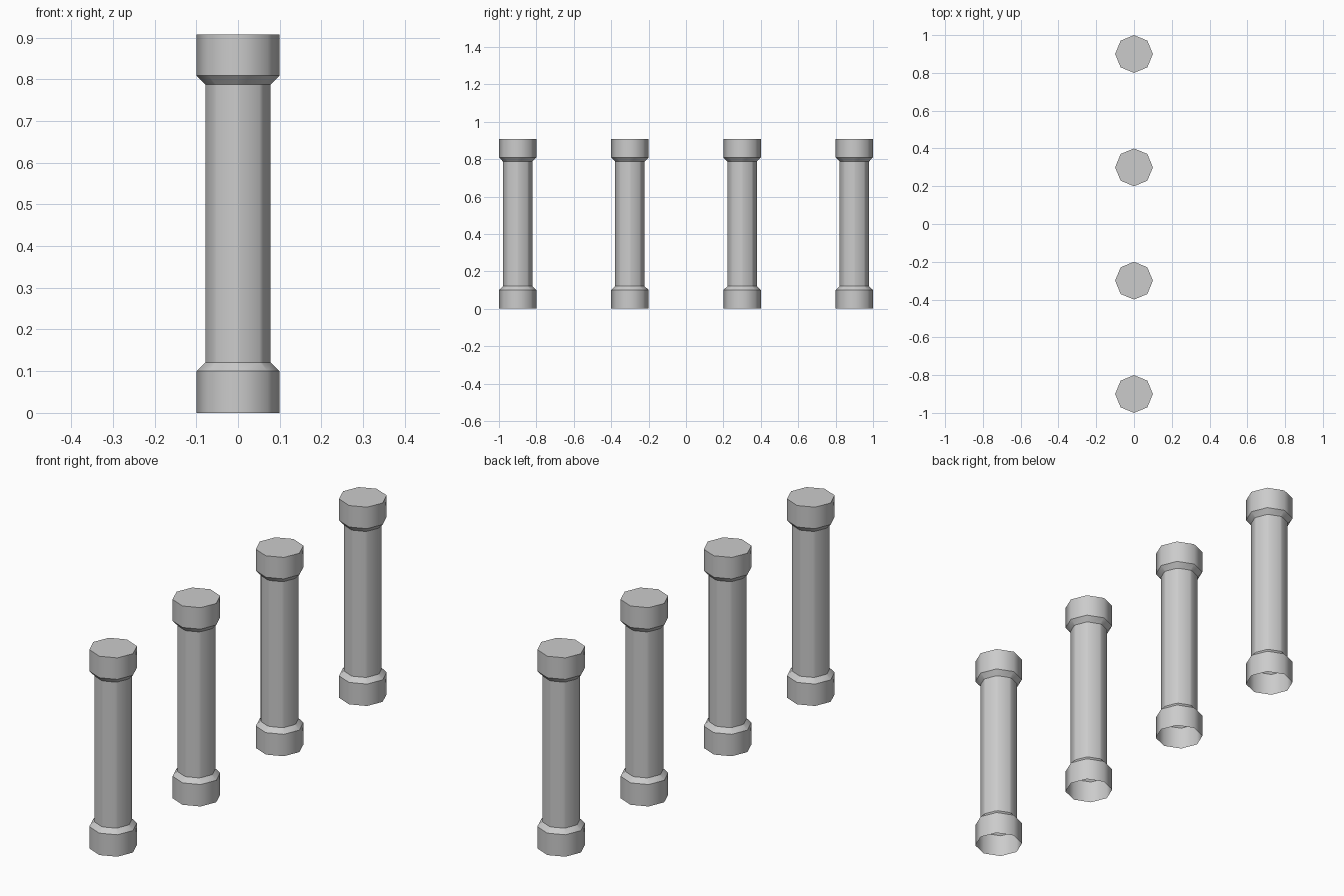
import bpy, bmesh, math

if "Cube" in bpy.data.objects:
    bpy.data.objects.remove(bpy.data.objects["Cube"])

stone = bpy.data.materials.new("grey_stone")
stone.diffuse_color = (0.6, 0.6, 0.6, 1)
stone.use_nodes = True
stone.node_tree.nodes["Principled BSDF"].inputs["Base Color"].default_value = stone.diffuse_color

# angles of a plain octagon corner, and of a narrow bevel at that corner
BEVEL = math.radians(3.8)


def ring(bm, r, z, spread):
    """Octagon ring; every corner is a pair of points split by the bevel."""
    verts = []
    for k in range(8):
        a = k * math.pi / 4
        for s in ((-1, 1) if spread else (0,)):
            verts.append(bm.verts.new((r * math.cos(a + s * BEVEL),
                                       r * math.sin(a + s * BEVEL), z)))
    return verts


def join(bm, lo, hi):
    """Wall between two rings, octagon or bevelled octagon."""
    for k in range(8):
        def corner(rg):
            n = len(rg) // 8
            return [rg[k * n + i] for i in range(n)], rg[((k + 1) * n) % len(rg)]
        (a, a_next), (b, b_next) = corner(lo), corner(hi)
        bm.faces.new((a[-1], a_next, b_next, b[-1]))      # wide face
        strip = a + b[::-1]                               # corner strip
        if len(strip) > 2:
            bm.faces.new(strip)


# hollow column: plinth, shoulder, shaft, shoulder, capital with closed top
profile = [(0.1, 0.0, False), (0.1, 0.1, False), (0.0785, 0.121, True),
           (0.0785, 0.787, True), (0.1, 0.809, False), (0.1, 0.907, False)]
bm = bmesh.new()
rings = [ring(bm, *p) for p in profile]
for lo, hi in zip(rings, rings[1:]):
    join(bm, lo, hi)
bm.faces.new(rings[-1])

# smooth around the column, sharp along each horizontal rim
for f in bm.faces:
    f.smooth = True
for e in bm.edges:
    if abs(e.verts[0].co.z - e.verts[1].co.z) < 1e-5:
        e.smooth = False
mesh = bpy.data.meshes.new("column")
bm.to_mesh(mesh)
bm.free()
mesh.materials.append(stone)

# row of four columns
for i in range(4):
    ob = bpy.data.objects.new(f"column_{i + 1}", mesh)
    ob.location.y = -0.9 + 0.6 * i
    bpy.context.collection.objects.link(ob)
